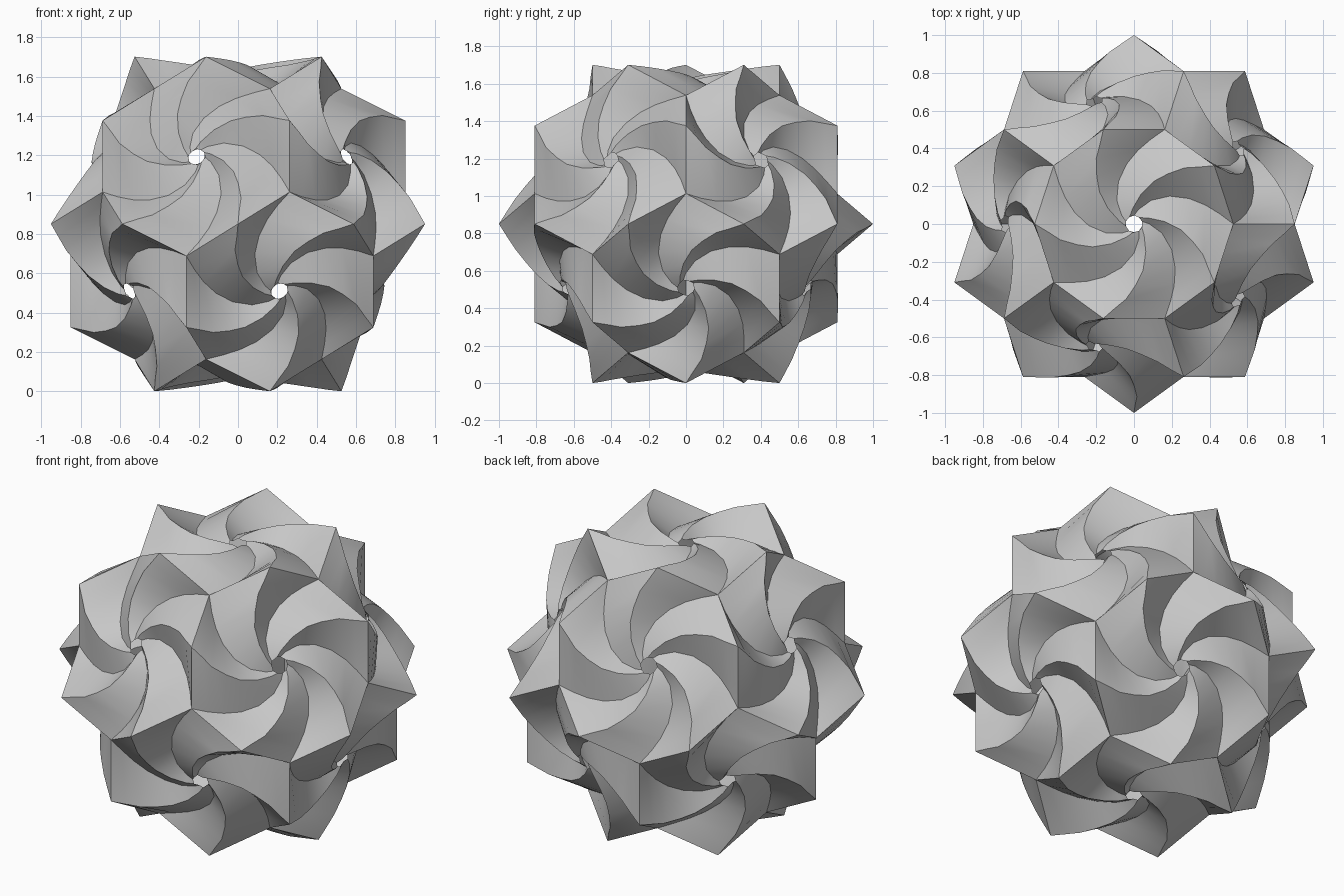
import bpy, bmesh, math
from mathutils import Vector, Matrix

cube = bpy.data.objects.get("Cube")
if cube:
    bpy.data.objects.remove(cube, do_unlink=True)

# Pale grey paper
paper = bpy.data.materials.new("pale_grey_paper")
paper.use_nodes = True
grey = (0.57, 0.57, 0.57, 1)
paper.diffuse_color = grey
paper.node_tree.nodes["Principled BSDF"].inputs["Base Color"].default_value = grey

# Spiral profiles: radius from the curl axis, twist in degrees, height on the axis
RIDGE = [(0.5257, 0, 0.8507), (0.46, 5, 0.843), (0.40, 12, 0.833), (0.32, 20, 0.82),
         (0.25, 29, 0.808), (0.16, 41, 0.795), (0.08, 60, 0.78), (0.045, 84, 0.768)]
VALLEY = [(0.5257, 0, 0.6882), (0.455, 7, 0.692), (0.39, 15, 0.70), (0.32, 25, 0.71),
          (0.24, 38, 0.722), (0.155, 54, 0.738), (0.08, 73, 0.75), (0.045, 90, 0.757)]


def spiral(profile, start):
    """Points of one spiral crease, from the outer corner in to the hole."""
    points = []
    for radius, twist, height in profile:
        a = math.radians(start + twist)
        points.append(Vector((radius * math.cos(a), radius * math.sin(a), height)))
    return points


# The twelve curl axes of an icosahedron, one of them straight up
axes = [Vector((0, 0, 1)), Vector((0, 0, -1))]
for k in range(5):
    for sign in (1, -1):
        a = math.radians(36 + 72 * k + (0 if sign > 0 else 36))
        axes.append(Vector((2 * math.cos(a), 2 * math.sin(a), sign)).normalized())


def curl_frame(axis):
    """Rotation that carries the upright curl onto an axis."""
    near = next(n for n in axes if 0.3 < n.dot(axis) < 0.6)
    x = -(near - near.dot(axis) * axis).normalized()
    y = axis.cross(x)
    return Matrix((x, y, axis)).transposed()


# Ten creases of one curl, ridges and valleys in turn
creases = [spiral(VALLEY if k % 2 == 0 else RIDGE, 36 * k) for k in range(10)]

# Ball of twelve curls
bm = bmesh.new()
for axis in axes:
    frame = curl_frame(axis)
    rows = [[bm.verts.new(frame @ p) for p in crease] for crease in creases]
    for k in range(10):
        a, b = rows[k], rows[(k + 1) % 10]
        for i in range(len(a) - 1):
            bm.faces.new((a[i], b[i], b[i + 1], a[i + 1]))
bmesh.ops.remove_doubles(bm, verts=bm.verts, dist=0.002)
bmesh.ops.triangulate(bm, faces=bm.faces)
bmesh.ops.translate(bm, verts=bm.verts, vec=(0, 0, 0.8507))

mesh = bpy.data.meshes.new("curled_paper_ball")
bm.to_mesh(mesh)
bm.free()
mesh.materials.append(paper)
ball = bpy.data.objects.new("curled_paper_ball", mesh)
bpy.context.collection.objects.link(ball)

# Soft curls with crisp creases
bpy.ops.object.select_all(action="DESELECT")
ball.select_set(True)
bpy.context.view_layer.objects.active = ball
bpy.ops.object.shade_smooth_by_angle(angle=math.radians(25))
